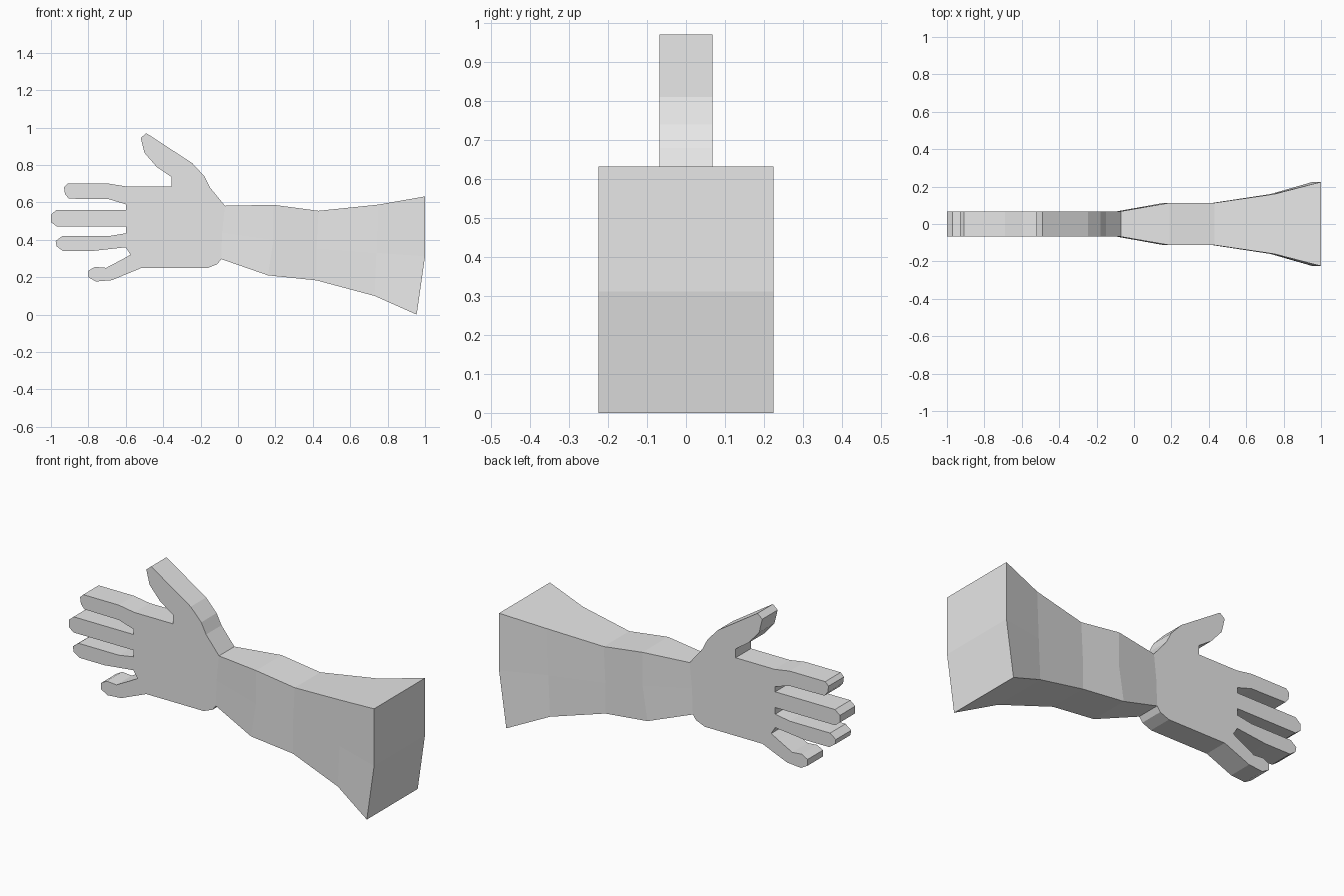
import bpy, bmesh

if "Cube" in bpy.data.objects:
    bpy.data.objects.remove(bpy.data.objects["Cube"], do_unlink=True)

grey = bpy.data.materials.new("light_grey")
grey.use_nodes = True
grey.diffuse_color = (0.8, 0.8, 0.8, 1)
grey.node_tree.nodes["Principled BSDF"].inputs["Base Color"].default_value = (0.8, 0.8, 0.8, 1)

HAND_Y = 0.068

# Hand silhouette (x, z), one list per digit, running from the top of the wrist
thumb = [(-.15, .68), (-.18, .74), (-.245, .81), (-.49, .97), (-.52, .945),
         (-.50, .865), (-.435, .79), (-.355, .735), (-.355, .685)]
index_finger = [(-.595, .685), (-.69, .70), (-.91, .70), (-.93, .68), (-.925, .645),
                (-.905, .62), (-.69, .617), (-.60, .59)]
middle_finger = [(-.60, .56), (-.97, .56), (-1, .535), (-1, .495), (-.97, .472), (-.60, .472)]
ring_finger = [(-.60, .435), (-.69, .42), (-.94, .42), (-.975, .393), (-.97, .365),
               (-.935, .34), (-.78, .34), (-.69, .35), (-.60, .36)]
little_finger = [(-.575, .32), (-.62, .295), (-.705, .25), (-.765, .255), (-.80, .235),
                 (-.80, .20), (-.76, .177), (-.675, .184), (-.52, .248)]
heel = [(-.165, .248), (-.11, .27)]

# Forearm sections: half depth, then top, middle and bottom points (x, z)
sections = [
    (HAND_Y, (-.07, .582), (-.085, .44), (-.09, .297)),
    (.113, (.19, .587), (.19, .40), (.16, .21)),
    (.113, (.43, .555), (.42, .355), (.42, .183)),
    (.160, (.75, .588), (.74, .33), (.73, .10)),
    (.225, (1, .632), (1, .312), (.955, 0)),
]


def finish(name, bm):
    bmesh.ops.recalc_face_normals(bm, faces=bm.faces)
    mesh = bpy.data.meshes.new(name)
    bm.to_mesh(mesh)
    bm.free()
    mesh.materials.append(grey)
    obj = bpy.data.objects.new(name, mesh)
    bpy.context.collection.objects.link(obj)
    return obj


bm = bmesh.new()

# Forearm: six-point rings joined into a tube, closed at the elbow end
rings = []
for half, top, mid, low in sections:
    front = [bm.verts.new((x, -half, z)) for x, z in (top, mid, low)]
    back = [bm.verts.new((x, half, z)) for x, z in (low, mid, top)]
    rings.append(front + back)
for a, b in zip(rings, rings[1:]):
    for i in range(6):
        j = (i + 1) % 6
        bm.faces.new((a[i], a[j], b[j], b[i]))
end = rings[-1]
bm.faces.new((end[0], end[1], end[4], end[5]))
bm.faces.new((end[1], end[2], end[3], end[4]))

# Hand: flat outline on both sides, sharing the wrist ring, with a wall round the edge
outline = thumb + index_finger + middle_finger + ring_finger + little_finger + heel
wrist = rings[0]
front = [wrist[0]] + [bm.verts.new((x, -HAND_Y, z)) for x, z in outline] + [wrist[2]]
back = [wrist[5]] + [bm.verts.new((x, HAND_Y, z)) for x, z in outline] + [wrist[3]]
bm.faces.new(front + [wrist[1]])
bm.faces.new(back + [wrist[4]])
for i in range(len(front) - 1):
    bm.faces.new((front[i], front[i + 1], back[i + 1], back[i]))

finish("hand_and_forearm", bm)
